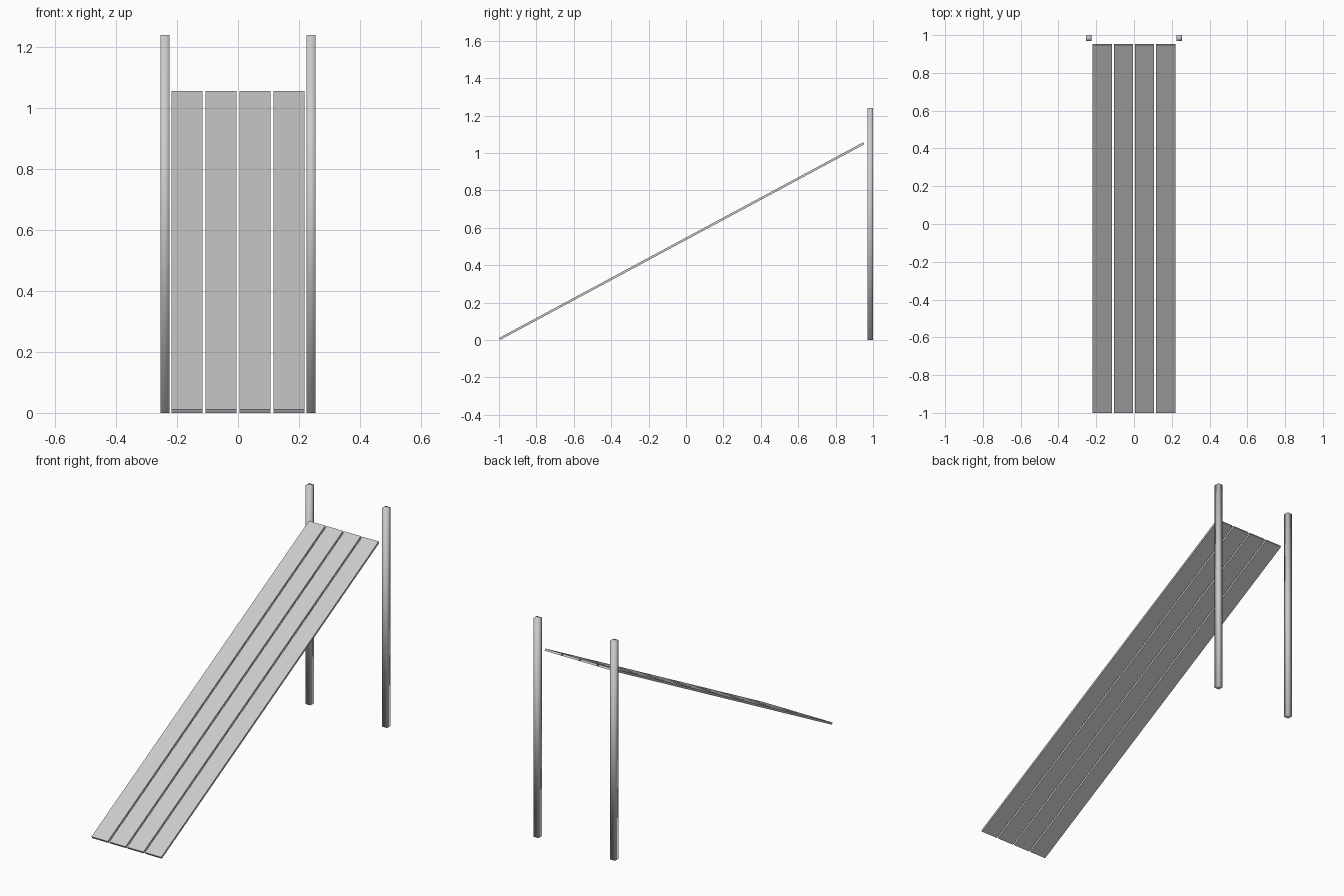
import bpy, bmesh, math
from mathutils import Matrix

if "Cube" in bpy.data.objects:
    bpy.data.objects.remove(bpy.data.objects["Cube"])


def box(name, size, matrix, smooth=False):
    """Box of a given size placed by a matrix."""
    bm = bmesh.new()
    bmesh.ops.create_cube(bm, size=1.0, matrix=matrix @ Matrix.Diagonal((*size, 1)))
    for f in bm.faces:
        f.smooth = smooth
    me = bpy.data.meshes.new(name)
    bm.to_mesh(me)
    bm.free()
    ob = bpy.data.objects.new(name, me)
    bpy.context.collection.objects.link(ob)
    return ob


# Upright posts at the high end
POST, HEIGHT = 0.03, 1.24
for side, label in ((-1, "left"), (1, "right")):
    box(label + "_post", (POST, POST, HEIGHT),
        Matrix.Translation((side * 0.24, 0.985, HEIGHT / 2)), smooth=True)

# Sloping ramp planks: underside runs from the ground to the high end
y0, z0, y1, z1 = -0.994, 0.0, 0.953, 1.046
THICK, WIDTH, PITCH = 0.012, 0.102, 0.1117
length = math.hypot(y1 - y0, z1 - z0)
slope = math.atan2(z1 - z0, y1 - y0)
for i in range(4):
    place = (Matrix.Translation(((i - 1.5) * PITCH, y0, z0))
             @ Matrix.Rotation(slope, 4, 'X')
             @ Matrix.Translation((0, length / 2, THICK / 2)))
    box(f"ramp_plank_{i + 1}", (WIDTH, length, THICK), place)
